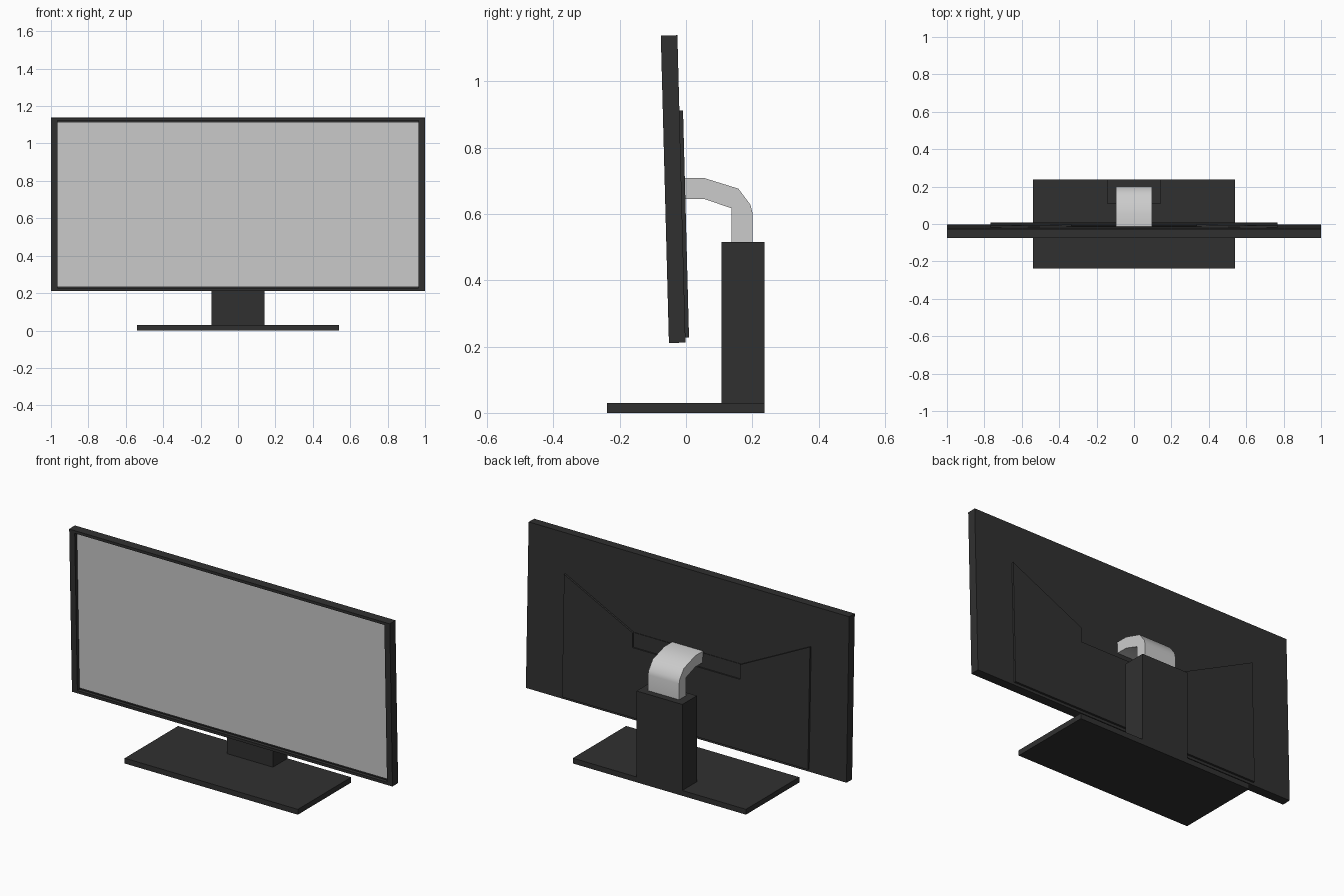
import bpy, bmesh
from mathutils import Vector, Matrix

if "Cube" in bpy.data.objects:
    bpy.data.objects.remove(bpy.data.objects["Cube"])

dark = bpy.data.materials.new("dark_plastic")
dark.diffuse_color = (0.03, 0.03, 0.03, 1)
dark.use_nodes = True
dark.node_tree.nodes["Principled BSDF"].inputs["Base Color"].default_value = dark.diffuse_color

# Panel frame of reference: origin at its bottom back edge, top leaning forward
TILT = Matrix.Translation((0, -0.0015, 0.212)) @ Matrix.Rotation(0.0264, 4, 'X')


def finish(bm, name, mat=None, matrix=None):
    bmesh.ops.recalc_face_normals(bm, faces=bm.faces)
    mesh = bpy.data.meshes.new(name)
    bm.to_mesh(mesh)
    bm.free()
    obj = bpy.data.objects.new(name, mesh)
    bpy.context.collection.objects.link(obj)
    if mat:
        mesh.materials.append(mat)
    if matrix:
        obj.matrix_world = matrix
    return obj


def box_bm(x, y0, y1, z0, z1):
    bm = bmesh.new()
    bmesh.ops.create_cube(bm, size=1)
    for v in bm.verts:
        v.co = Vector((v.co.x * 2 * x,
                       y0 if v.co.y < 0 else y1,
                       z0 if v.co.z < 0 else z1))
    return bm


def prism(points, direction):
    bm = bmesh.new()
    face = bm.faces.new([bm.verts.new(p) for p in points])
    ext = bmesh.ops.extrude_face_region(bm, geom=[face], use_keep_orig=True)
    verts = [g for g in ext['geom'] if isinstance(g, bmesh.types.BMVert)]
    bmesh.ops.translate(bm, verts=verts, vec=direction)
    return bm


# Panel casing with a recessed opening in the front
bm = box_bm(1.0, -0.05, 0, 0, 0.927)
bm.normal_update()
front = min(bm.faces, key=lambda f: f.calc_center_median().y)
bmesh.ops.inset_individual(bm, faces=[front], thickness=0.022)
for v in front.verts:
    v.co.x *= 0.966 / abs(v.co.x)
floor = bmesh.ops.extrude_discrete_faces(bm, faces=[front])['faces'][0]
for v in floor.verts:
    v.co.y = -0.03
bmesh.ops.delete(bm, geom=[floor], context='FACES')
finish(bm, "panel_casing", dark, TILT)

# Screen at the bottom of the recess
finish(box_bm(0.966, -0.03, -0.025, 0.022, 0.905), "screen", None, TILT)

# Raised rear cover with notched top, and the thin inlay in the notch
half = [(0.767, 0.015), (0.767, 0.70), (0.335, 0.487), (0.335, 0.405)]
outline = half + [(-x, z) for x, z in reversed(half)]
finish(prism([(x, -0.002, z) for x, z in outline], (0, 0.013, 0)),
       "rear_cover", dark, TILT)
finish(box_bm(0.335, -0.002, 0.003, 0.40, 0.487), "notch_inlay", dark, TILT)

# Base and column
finish(box_bm(0.54, -0.238, 0.237, 0, 0.03), "base", dark)
finish(box_bm(0.143, 0.107, 0.237, 0.03, 0.515), "column", dark)

# Bent arm joining column and panel
profile = [(-0.016, 0.708), (0.055, 0.708), (0.158, 0.676), (0.194, 0.628),
           (0.2, 0.605), (0.2, 0.505), (0.137, 0.505), (0.137, 0.617),
           (0.055, 0.645), (-0.016, 0.645)]
arm = finish(prism([(-0.097, y, z) for y, z in profile], (0.194, 0, 0)), "arm")
bpy.context.view_layer.objects.active = arm
arm.select_set(True)
bpy.ops.object.shade_smooth_by_angle(angle=0.7)
